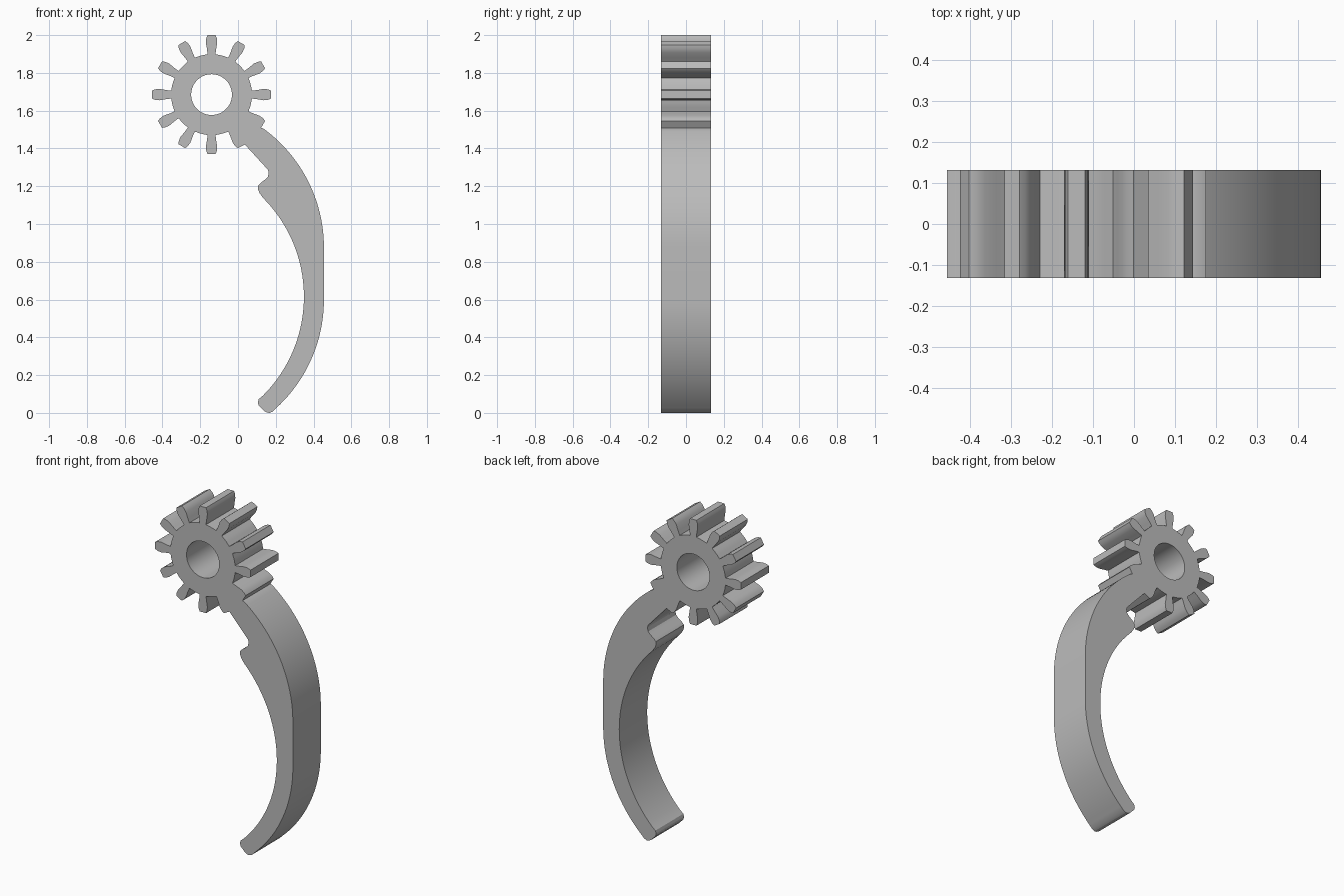
import bpy, bmesh
from math import sin, cos, radians, pi

cube = bpy.data.objects.get("Cube")
if cube:
    bpy.data.objects.remove(cube, do_unlink=True)

HALF_DEPTH = 0.132
GEAR = (-0.14, 1.685)
ROOT, HOLE = 0.214, 0.108
# Half tooth outline: distance from gear centre, half width
TOOTH = [(ROOT, 0.021), (0.24, 0.024), (0.275, 0.03), (0.298, 0.028), (0.315, 0.021)]


def arc(centre, radius, start, end, steps):
    """Points along an arc, angles in degrees."""
    angles = [radians(start + (end - start) * i / steps) for i in range(steps + 1)]
    return [(centre[0] + radius * cos(a), centre[1] + radius * sin(a)) for a in angles]


def tooth_side(angle, side):
    """One flank of a tooth, from root to tip."""
    c, s = cos(radians(angle)), sin(radians(angle))
    return [(GEAR[0] + r * c - side * h * s, GEAR[1] + r * s + side * h * c)
            for r, h in TOOTH]


# Gear teeth, counter-clockwise; the first one starts at its tip on the arm
outline = tooth_side(-30, -1)[-1:]
for angle in range(-30, 271, 30):
    if angle > -30:
        outline += tooth_side(angle, -1)
    outline += tooth_side(angle, 1)[::-1]
    outline += arc(GEAR, ROOT, angle + 9, angle + 21, 4)
outline += tooth_side(300, -1)

# Arm: underside with rounded step, inner curve, rounded tip, outer curve
outline += [(0.002, 1.403), (0.036, 1.421), (0.145, 1.302), (0.158, 1.287), (0.163, 1.273),
            (0.158, 1.25), (0.145, 1.236), (0.12, 1.218), (0.107, 1.203),
            (0.106, 1.183), (0.114, 1.164)]
outline += arc((-0.391, 0.615), 0.74, 45, -45, 40)
outline += [(0.11, 0.073), (0.105, 0.057), (0.109, 0.04), (0.138, 0.01),
            (0.153, 0.002), (0.168, 0.0), (0.184, 0.007)]
outline += arc((-0.325, 0.6), 0.78, -47.3, 0, 24)
outline += arc((-0.325, 0.875), 0.78, 0, 54, 28)

# Extruded profile with the axle hole
curve = bpy.data.curves.new("gear_arm", "CURVE")
curve.dimensions = "2D"
curve.fill_mode = "BOTH"
curve.extrude = HALF_DEPTH
for points in (outline, arc(GEAR, HOLE, 0, 354, 59)):
    spline = curve.splines.new("POLY")
    spline.points.add(len(points) - 1)
    for p, (x, z) in zip(spline.points, points):
        p.co = (x, z, 0, 1)
    spline.use_cyclic_u = True
arm = bpy.data.objects.new("gear_arm", curve)
bpy.context.collection.objects.link(arm)
arm.rotation_euler.x = pi / 2
bpy.ops.object.select_all(action="DESELECT")
arm.select_set(True)
bpy.context.view_layer.objects.active = arm
bpy.ops.object.convert(target="MESH")
bpy.ops.object.transform_apply(location=False, rotation=True, scale=False)

# Weld the caps to the sides
bm = bmesh.new()
bm.from_mesh(arm.data)
bmesh.ops.remove_doubles(bm, verts=bm.verts, dist=0.0005)
bmesh.ops.recalc_face_normals(bm, faces=bm.faces)
bm.to_mesh(arm.data)
bm.free()
bpy.ops.object.shade_smooth_by_angle(angle=radians(30))

# Single grey material
grey = bpy.data.materials.new("plain_grey")
grey.use_nodes = True
colour = (0.5, 0.5, 0.5, 1)
grey.diffuse_color = colour
grey.node_tree.nodes["Principled BSDF"].inputs["Base Color"].default_value = colour
arm.data.materials.clear()
arm.data.materials.append(grey)
